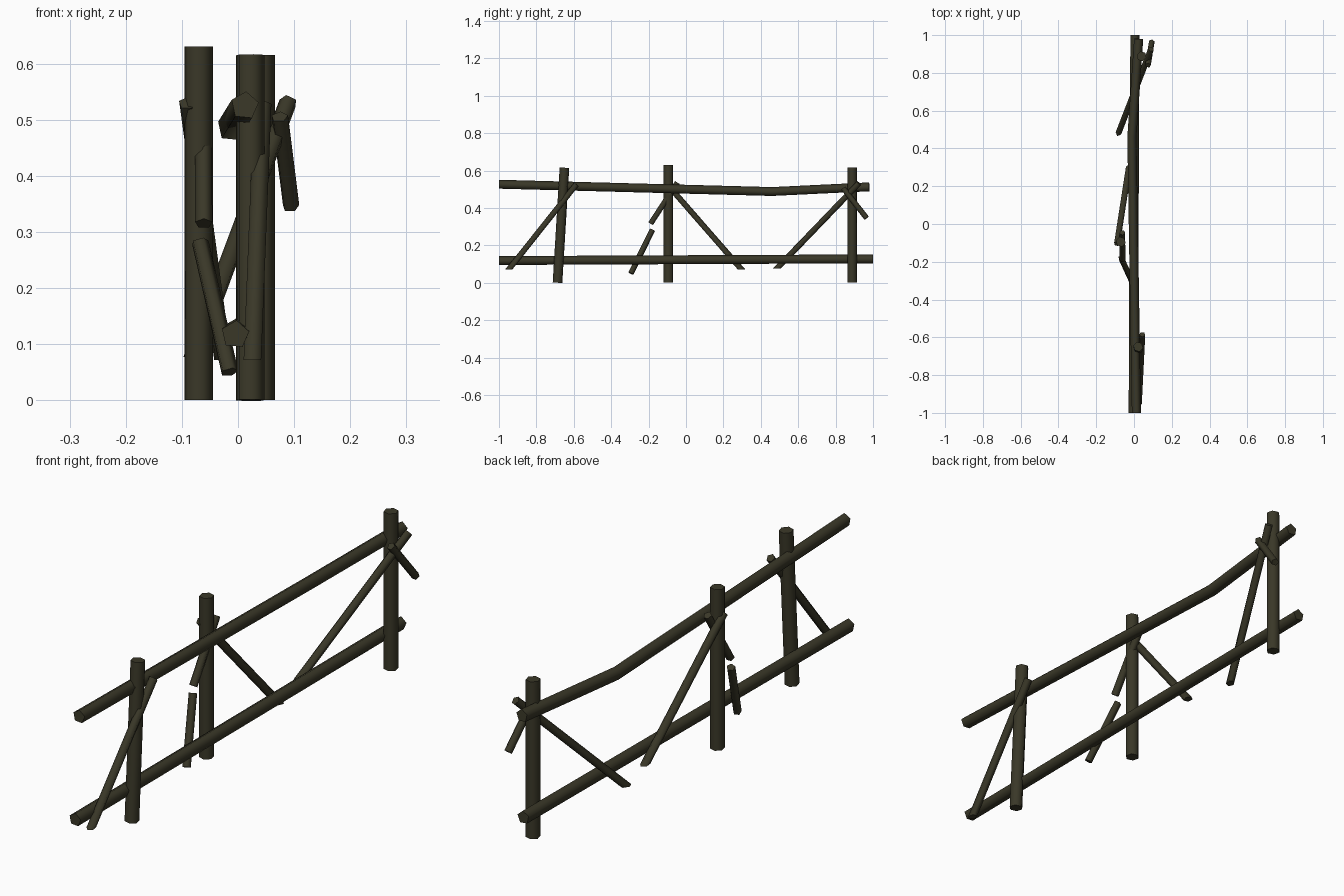
import bpy, bmesh, math
from mathutils import Vector

if "Cube" in bpy.data.objects:
    bpy.data.objects.remove(bpy.data.objects["Cube"])

wood = bpy.data.materials.new("dark_olive_wood")
wood.diffuse_color = (0.042, 0.039, 0.021, 1)
wood.use_nodes = True
wood.node_tree.nodes["Principled BSDF"].inputs["Base Color"].default_value = wood.diffuse_color


def log(name, path, radius, sides, turn=0.0, flat_start=False):
    """Low-sided log swept along a path; flat_start cuts its first end level."""
    pts = [Vector(p) for p in path]
    bm = bmesh.new()
    rings = []
    for i, p in enumerate(pts):
        axis = (pts[min(i + 1, len(pts) - 1)] - pts[max(i - 1, 0)]).normalized()
        ref = Vector((0, 0, 1)) if abs(axis.z) < 0.95 else Vector((0, 1, 0))
        side = axis.cross(ref).normalized()
        up = side.cross(axis)
        ring = []
        for k in range(sides):
            a = turn + 2 * math.pi * k / sides
            v = p + radius * (math.cos(a) * up + math.sin(a) * side)
            if flat_start and i == 0:
                v += axis * ((p.z - v.z) / axis.z)
            ring.append(bm.verts.new(v))
        rings.append(ring)
    for a, b in zip(rings, rings[1:]):
        for k in range(sides):
            n = (k + 1) % sides
            bm.faces.new((a[k], a[n], b[n], b[k]))
    bm.faces.new(rings[0][::-1])
    bm.faces.new(rings[-1])
    bmesh.ops.recalc_face_normals(bm, faces=bm.faces)
    # round log sides, crisp cut ends
    for f in bm.faces:
        f.smooth = len(f.verts) == 4
    for e in bm.edges:
        if any(len(f.verts) != 4 for f in e.link_faces):
            e.smooth = False
    me = bpy.data.meshes.new(name)
    bm.to_mesh(me)
    bm.free()
    me.materials.append(wood)
    ob = bpy.data.objects.new(name, me)
    bpy.context.collection.objects.link(ob)


# upright posts
log("post_front", [(0.022, -0.687, 0), (0.022, -0.65, 0.615)], 0.0265, 6, 0.25)
log("post_middle", [(-0.07, -0.094, 0), (-0.07, -0.094, 0.63)], 0.0265, 6, 0.25)
log("post_back", [(0.04, 0.888, 0), (0.04, 0.888, 0.615)], 0.0265, 6, 0.25)

# long rails, the upper one sagging
log("lower_rail", [(-0.005, -1, 0.117), (0.004, 1, 0.126)], 0.0255, 5, 0.1)
log("upper_rail", [(0.012, -1, 0.525), (-0.012, 0.46, 0.486), (0.024, 0.98, 0.511)],
    0.0255, 5, 0.1)

# diagonal braces, lower end first
log("brace_front", [(0.026, -0.945, 0.072), (0.044, -0.585, 0.525)], 0.0165, 5, 0, True)
log("brace_middle", [(-0.028, 0.295, 0.072), (-0.09, -0.105, 0.53)], 0.0165, 5, 0, True)
log("brace_back", [(-0.08, 0.487, 0.077), (0.09, 0.925, 0.532)], 0.0165, 5, 0, True)

# broken brace in two pieces, and a snapped stub
log("broken_brace_lower", [(-0.015, -0.295, 0.05), (-0.068, -0.18, 0.282)], 0.016, 5)
log("broken_brace_upper", [(-0.061, -0.188, 0.315), (-0.062, -0.045, 0.535)], 0.016, 5)
log("snapped_stub", [(0.074, 0.84, 0.505), (0.094, 0.965, 0.345)], 0.0155, 5)
